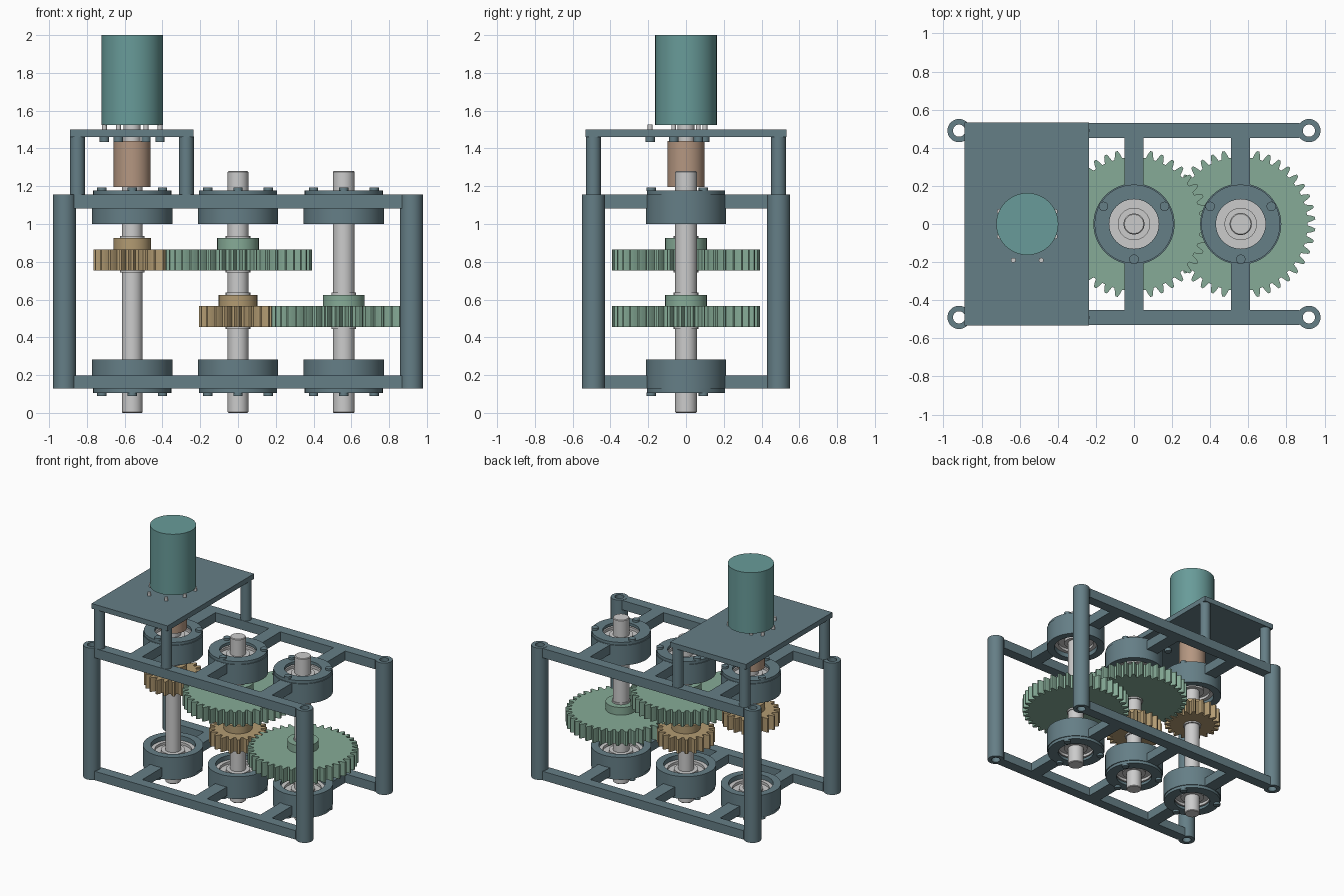
import bpy, bmesh
from math import sin, cos, pi, radians

if "Cube" in bpy.data.objects:
    bpy.data.objects.remove(bpy.data.objects["Cube"])


def material(name, rgb):
    m = bpy.data.materials.new(name)
    m.diffuse_color = (*rgb, 1)
    m.use_nodes = True
    m.node_tree.nodes["Principled BSDF"].inputs["Base Color"].default_value = m.diffuse_color
    return m


SLATE = material("slate_paint", (0.13, 0.21, 0.24))
TEAL = material("teal_paint", (0.14, 0.33, 0.32))
GREEN = material("green_gear", (0.24, 0.41, 0.31))
BRASS = material("brass_gear", (0.45, 0.33, 0.17))
COPPER = material("copper_coupling", (0.46, 0.31, 0.22))


def finish(name, bm, loc, mat):
    bmesh.ops.remove_doubles(bm, verts=bm.verts, dist=1e-5)
    bmesh.ops.recalc_face_normals(bm, faces=bm.faces)
    me = bpy.data.meshes.new(name)
    bm.to_mesh(me)
    bm.free()
    ob = bpy.data.objects.new(name, me)
    ob.location = loc
    bpy.context.collection.objects.link(ob)
    if mat:
        me.materials.append(mat)
    bpy.ops.object.select_all(action='DESELECT')
    ob.select_set(True)
    bpy.context.view_layer.objects.active = ob
    bpy.ops.object.shade_smooth_by_angle(angle=radians(30))
    return ob


def lathe(name, profile, loc, mat=None, n=48):
    """Revolve a closed (radius, z) loop around the z axis."""
    bm = bmesh.new()
    rings = [[bm.verts.new((r * cos(2 * pi * i / n), r * sin(2 * pi * i / n), z))
              for i in range(n)] for r, z in profile]
    k = len(profile)
    for a in range(k):
        b = (a + 1) % k
        if profile[a][0] == 0 and profile[b][0] == 0:
            continue
        for i in range(n):
            j = (i + 1) % n
            bm.faces.new((rings[a][i], rings[a][j], rings[b][j], rings[b][i]))
    return finish(name, bm, loc, mat)


def rod(name, r, z0, z1, x, y, mat=None, n=48, hole=0):
    return lathe(name, [(hole, z0), (r, z0), (r, z1), (hole, z1)], (x, y, 0), mat, n)


def box(name, x0, x1, y0, y1, z0, z1, mat):
    bm = bmesh.new()
    bmesh.ops.create_cube(bm, size=1)
    for v in bm.verts:
        v.co = (v.co.x * (x1 - x0), v.co.y * (y1 - y0), v.co.z * (z1 - z0))
    return finish(name, bm, ((x0 + x1) / 2, (y0 + y1) / 2, (z0 + z1) / 2), mat)


MODULE = 0.56 / 30


def gear(name, teeth, x, z0, phase, hub, mat):
    """Spur gear with a raised hub, tooth flanks slightly curved."""
    pitch = MODULE * teeth / 2
    step = 2 * pi / teeth
    # (radius, fraction of tooth step) across one tooth
    half = [(pitch - 1.2 * MODULE, 0.36), (pitch - 0.6 * MODULE, 0.30),
            (pitch, 0.24), (pitch + 0.55 * MODULE, 0.17), (pitch + MODULE, 0.10)]
    tooth = [(r, -f) for r, f in half] + [(r, f) for r, f in reversed(half)]
    bm = bmesh.new()
    outline = []
    for t in range(teeth):
        for r, f in tooth:
            a = (t + phase + f) * step
            outline.append(bm.verts.new((r * cos(a), r * sin(a), 0)))
    face = bm.faces.new(outline)
    top = bmesh.ops.extrude_face_region(bm, geom=[face])["geom"]
    for v in top:
        if isinstance(v, bmesh.types.BMVert):
            v.co.z = 0.11
    finish(name, bm, (x, 0, z0), mat)
    rod(name + "_hub", hub, z0 + 0.11, z0 + 0.17, x, 0, mat)
    # retaining rings on both ends
    for tag, z in (("lower", z0 - 0.012), ("upper", z0 + 0.17)):
        rod(f"{name}_{tag}_retaining_ring", 0.065, z, z + 0.012, x, 0, hole=0.05)


# Frame: posts, long rails and cross bars
SHAFTS = {"input": -0.56, "middle": 0.0, "output": 0.56}
for sy, side in ((-1, "front"), (1, "back")):
    for sx, end in ((-1, "left"), (1, "right")):
        rod(f"{side}_{end}_post", 0.061, 0.128, 1.156, 0.918 * sx, 0.49 * sy, SLATE, 32, 0.032)
    y0, y1 = sorted((0.45 * sy, 0.53 * sy))
    c0, c1 = sorted((0.19 * sy, 0.46 * sy))
    for level, z0, z1 in (("lower", 0.128, 0.197), ("upper", 1.082, 1.155)):
        box(f"{side}_{level}_rail", -0.868, 0.868, y0, y1, z0, z1, SLATE)
        for s, x in SHAFTS.items():
            box(f"{side}_{level}_{s}_cross_bar", x - 0.05, x + 0.05, c0, c1, z0, z1, SLATE)

# Bearing housings, covers, bearings and cover bolts (z measured outward)
HOUSING = [(0.158, -0.155), (0.213, -0.155), (0.213, 0), (0.158, 0)]
COVER = [(0.13, 0), (0.207, 0), (0.207, 0.022), (0.13, 0.022)]
BEARING = [(0.054, -0.12), (0.085, -0.12), (0.085, -0.10), (0.13, -0.10), (0.13, -0.12),
           (0.158, -0.12), (0.158, -0.01), (0.13, -0.01), (0.13, -0.03), (0.085, -0.03),
           (0.085, -0.01), (0.054, -0.01)]
for level, z, s in (("lower", 0.128, -1), ("upper", 1.156, 1)):
    for shaft, x in SHAFTS.items():
        for part, prof, mat in (("housing", HOUSING, SLATE), ("cover", COVER, SLATE),
                                ("bearing", BEARING, None)):
            lathe(f"{level}_{shaft}_{part}", [(r, h * s) for r, h in prof], (x, 0, z), mat)
        for i, deg in enumerate((30, 150, 270)):
            a = radians(deg)
            z0, z1 = sorted((z + 0.02 * s, z + 0.038 * s))
            rod(f"{level}_{shaft}_cover_bolt_{i}", 0.025, z0, z1,
                x + 0.185 * cos(a), 0.185 * sin(a), SLATE, 16)

# Shafts with small end chamfers
for shaft, r, top in (("input", 0.055, 1.21), ("middle", 0.055, 1.28), ("output", 0.058, 1.28)):
    lathe(f"{shaft}_shaft", [(0, 0), (r - 0.005, 0), (r, 0.005), (r, top - 0.005),
                             (r - 0.005, top), (0, top)], (SHAFTS[shaft], 0, 0))

# Two meshing gear pairs
gear("input_pinion", 20, -0.56, 0.755, 0, 0.10, BRASS)
gear("middle_gear", 40, 0, 0.755, 0.5, 0.11, GREEN)
gear("middle_pinion", 20, 0, 0.455, 0, 0.102, BRASS)
gear("output_gear", 40, 0.56, 0.455, 0.5, 0.11, GREEN)

# Motor mount: legs, plate, coupling, motor
MX = -0.56
for sy, side in ((-1, "front"), (1, "back")):
    for x, end in ((-0.85, "left"), (-0.273, "right")):
        rod(f"{side}_{end}_motor_leg", 0.039, 1.15, 1.462, x, 0.49 * sy, SLATE, 32)
box("motor_plate", -0.89, -0.235, -0.533, 0.533, 1.46, 1.5, SLATE)
rod("shaft_coupling", 0.098, 1.195, 1.44, MX, 0, COPPER)
rod("motor_shaft", 0.045, 1.43, 1.53, MX, 0)
rod("motor_body", 0.163, 1.525, 2.0, MX, 0, TEAL)

# Motor bolts through the plate
for i, (dx, dy) in enumerate(((0.147, -0.065), (0.147, 0.065), (0.073, -0.19), (0.073, 0.10))):
    for sx, end in ((-1, "left"), (1, "right")):
        rod(f"motor_bolt_{end}_{i}", 0.013, 1.45, 1.527, MX + dx * sx, dy, None, 16)
        rod(f"motor_bolt_head_{end}_{i}", 0.025, 1.435, 1.46, MX + dx * sx, dy, SLATE, 16)
